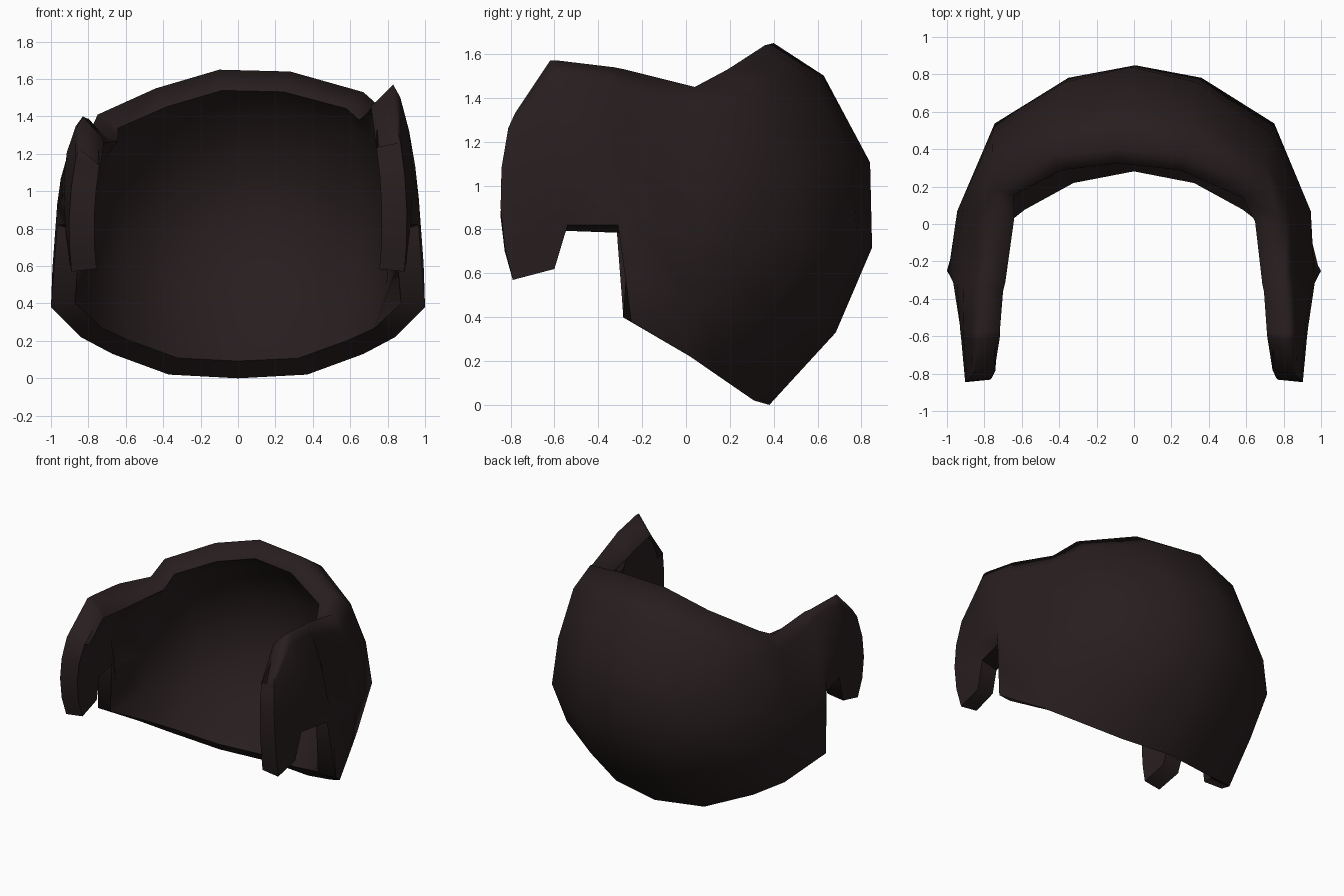
import bpy
import math
from mathutils import Vector

cube = bpy.data.objects.get("Cube")
if cube:
    bpy.data.objects.remove(cube, do_unlink=True)

# Single dark brown material
brown = bpy.data.materials.new("dark_brown")
brown.use_nodes = True
colour = (0.021, 0.013, 0.0135, 1)
brown.diffuse_color = colour
shader = next(n for n in brown.node_tree.nodes if n.type == "BSDF_PRINCIPLED")
shader.inputs["Base Color"].default_value = colour
shader.inputs["Roughness"].default_value = 0.8

# Ribs from the middle of the back to the front of one side:
# bottom point, top point, outward bulge, fullness of the upper half,
# then how far the top moves out and down on the right side
ribs = [
    ((0, .38, 0), (-.1, .4, 1.65), (.05, .46), 1, (0, 0)),
    ((.37, .31, .02), (.28, .36, 1.64), (.03, .45), .95, (.16, .09)),
    ((.67, .15, .13), (.67, .19, 1.53), (.08, .37), .85, (.08, .12)),
    ((.84, .02, .22), (.76, .04, 1.45), (.14, .04), .95, (0, .12)),
    ((1, -.25, .38), (.8, -.28, 1.53), (.05, 0), 1, (0, .14)),
    ((.965, -.31, .82), (.81, -.33, 1.54), (.05, 0), 1, (0, .15)),
    ((.91, -.54, .82), (.83, -.58, 1.57), (.055, 0), 1.1, (0, .17)),
    ((.9, -.6, .62), (.83, -.62, 1.57), (.055, 0), 1.1, (0, .17)),
    ((.89, -.79, .57), (.85, -.78, 1.33), (.03, -.06), 1, (0, .1)),
]
# Height fraction and share of the bulge along every rib
levels = [(0, 0), (.2, .65), (.435, 1), (.67, .97), (.91, .5), (1, 0)]


def rib_points(rib, side):
    bottom, top, bulge, fullness, (shift, drop) = rib
    low, high, out = Vector(bottom), Vector(top), Vector((*bulge, 0))
    if side < 0:
        high += Vector((shift, 0, -drop))
        out.x -= shift / 2
    points = []
    for t, share in levels:
        p = low.lerp(high, t) + out * share * (fullness if t > .5 else 1)
        points.append(Vector((p.x * side, p.y, p.z)))
    return points


# Outer surface, running from the right front round the back to the left front
columns = [rib_points(r, -1) for r in reversed(ribs[1:])]
columns += [rib_points(r, 1) for r in ribs]
rows = len(levels)
verts = [p for column in columns for p in column]
faces = []
for i in range(len(columns) - 1):
    for j in range(rows - 1):
        a = i * rows + j
        faces.append((a, a + 1, a + rows + 1, a + rows))

mesh = bpy.data.meshes.new("wraparound_shell")
mesh.from_pydata(verts, [], faces)
mesh.materials.append(brown)
shell = bpy.data.objects.new("wraparound_shell", mesh)
bpy.context.collection.objects.link(shell)
bpy.ops.object.select_all(action="DESELECT")
shell.select_set(True)
bpy.context.view_layer.objects.active = shell

# Wall thickness, growing inwards with a rim
wall = shell.modifiers.new("wall", "SOLIDIFY")
wall.thickness = 0.135
wall.offset = -1
bpy.ops.object.modifier_apply(modifier=wall.name)

# Slope the side rims and the notch roofs down towards the inside
for i, column in enumerate(columns):
    inner = len(verts) + i * rows
    if column[-1].y < -.2:
        mesh.vertices[inner + rows - 1].co.z -= .06
    if column[0].z > .8:
        mesh.vertices[inner].co.z -= .04

# Smooth shading, with the top rim flowing softly into the outside
bpy.ops.object.shade_smooth_by_angle(angle=math.radians(60))
for edge in mesh.edges:
    if all(v < len(verts) and v % rows == rows - 1 for v in edge.vertices):
        edge.use_edge_sharp = False
